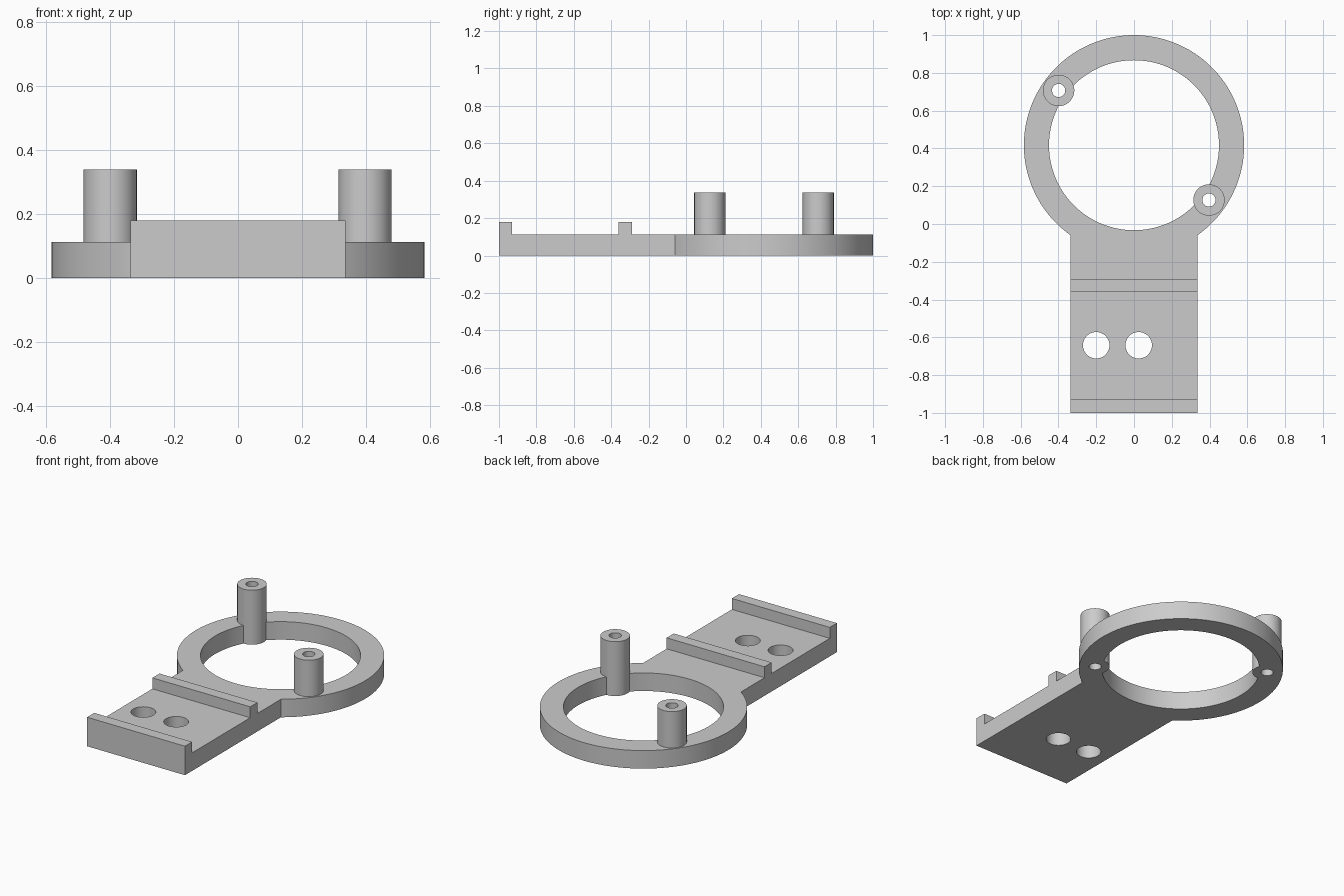
import bpy
import bmesh
import math

if "Cube" in bpy.data.objects:
    bpy.data.objects.remove(bpy.data.objects["Cube"], do_unlink=True)

THICK = 0.112          # plate and ring thickness
RIB_TOP = 0.18
POST_TOP = 0.338
HALF_W = 0.336
RING_Y = 0.417
POSTS = [(-0.399, RING_Y + 0.29), (0.397, RING_Y - 0.29)]
MOUNT_HOLES = [(-0.2, -0.642), (0.025, -0.642)]

grey = bpy.data.materials.new("light_grey")
grey.use_nodes = True
colour = (0.6, 0.6, 0.6, 1)
grey.diffuse_color = colour
grey.node_tree.nodes["Principled BSDF"].inputs["Base Color"].default_value = colour


def cylinder(name, x, y, radius, z0, z1, sides=64):
    bpy.ops.mesh.primitive_cylinder_add(
        vertices=sides, radius=radius, depth=z1 - z0, location=(x, y, (z0 + z1) / 2))
    obj = bpy.context.object
    obj.name = name
    obj.data.materials.append(grey)
    return obj


def side_profile(name, points, half_width):
    """Extrude a closed (y, z) outline across x."""
    bm = bmesh.new()
    face = bm.faces.new([bm.verts.new((-half_width, y, z)) for y, z in points])
    ext = bmesh.ops.extrude_face_region(bm, geom=[face])
    moved = [v for v in ext["geom"] if isinstance(v, bmesh.types.BMVert)]
    bmesh.ops.translate(bm, verts=moved, vec=(2 * half_width, 0, 0))
    bmesh.ops.recalc_face_normals(bm, faces=bm.faces)
    mesh = bpy.data.meshes.new(name)
    bm.to_mesh(mesh)
    bm.free()
    obj = bpy.data.objects.new(name, mesh)
    bpy.context.collection.objects.link(obj)
    obj.data.materials.append(grey)
    return obj


def combine(target, tool, operation):
    """Apply a boolean and discard the tool."""
    bpy.ops.object.select_all(action="DESELECT")
    bpy.context.view_layer.objects.active = target
    target.select_set(True)
    mod = target.modifiers.new("combine", "BOOLEAN")
    mod.operation = operation
    mod.solver = "EXACT"
    mod.object = tool
    bpy.ops.object.modifier_apply(modifier=mod.name)
    bpy.data.objects.remove(tool, do_unlink=True)


# Mounting plate with its two cross ribs
bracket = side_profile("ring_bracket", [
    (-1, 0), (0.1, 0), (0.1, THICK),
    (-0.29, THICK), (-0.29, RIB_TOP), (-0.36, RIB_TOP), (-0.36, THICK),
    (-0.93, THICK), (-0.93, RIB_TOP), (-1, RIB_TOP)], HALF_W)

# Ring: disc joined to the plate, then bored through
combine(bracket, cylinder("ring_disc", 0, RING_Y, 0.583, 0, THICK, 128), "UNION")
combine(bracket, cylinder("ring_bore", 0, RING_Y, 0.45, -0.1, 0.5, 128), "DIFFERENCE")

# Hollow standoff posts
for x, y in POSTS:
    combine(bracket, cylinder("post", x, y, 0.083, 0, POST_TOP), "UNION")
    combine(bracket, cylinder("post_bore", x, y, 0.035, -0.1, 0.5, 48), "DIFFERENCE")

# Screw holes in the plate
for x, y in MOUNT_HOLES:
    combine(bracket, cylinder("mount_bore", x, y, 0.07, -0.1, 0.5), "DIFFERENCE")

bpy.ops.object.select_all(action="DESELECT")
bracket.select_set(True)
bpy.context.view_layer.objects.active = bracket
bpy.ops.object.shade_smooth_by_angle(angle=math.radians(30))
